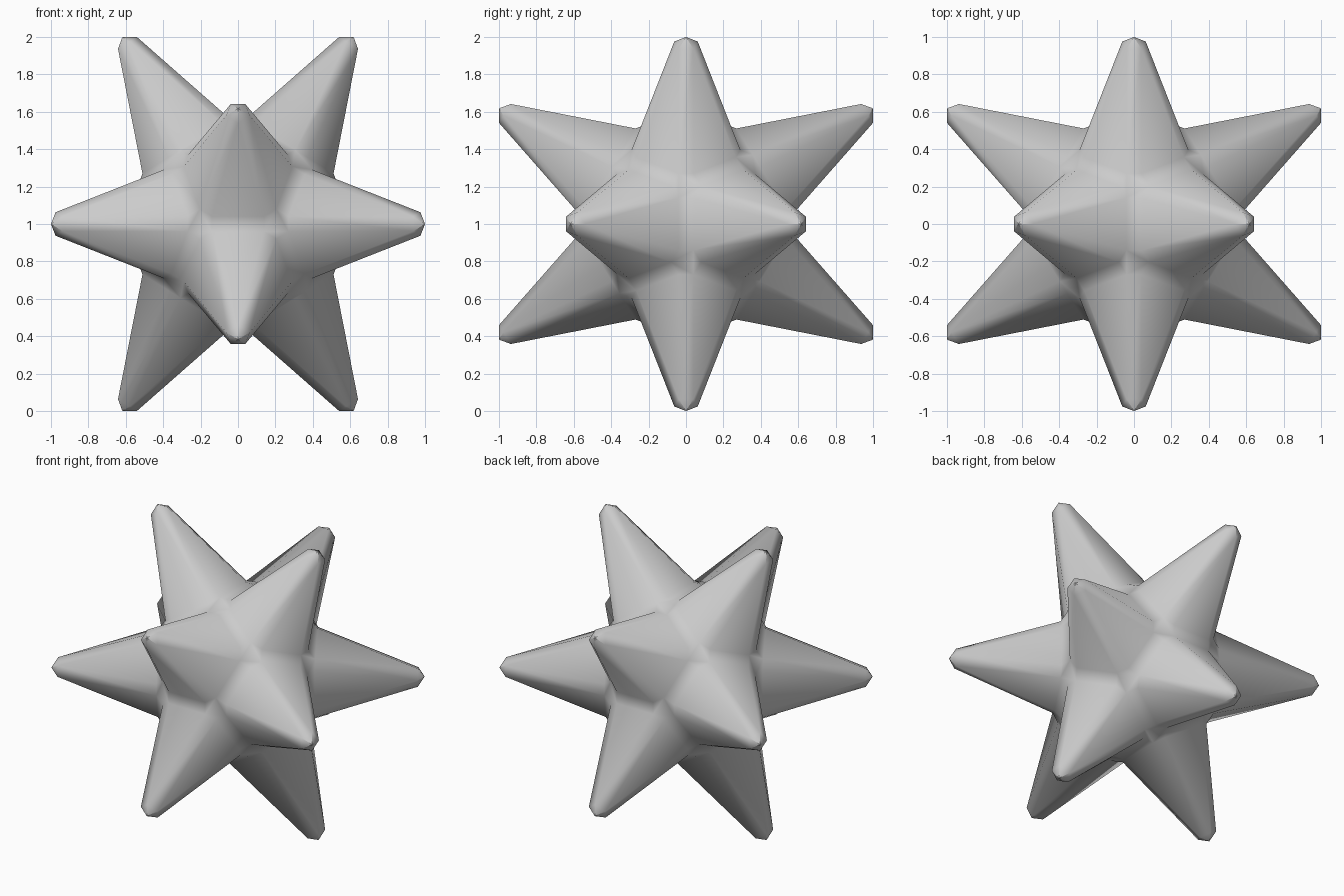
import bpy, bmesh, math
from mathutils import Vector

if "Cube" in bpy.data.objects:
    bpy.data.objects.remove(bpy.data.objects["Cube"])

PHI = (1 + 5 ** 0.5) / 2
BASE_D, BASE_R, BASE_H = 0.498, 0.26, 0.14   # base distance, inradius, half edge
TIP_D, TIP_R, PEAK_D = 1.134, 0.066, 1.1756  # blunt tip ring and peak
CENTRE = Vector((0, 0, 1))

# twelve spike directions: icosahedron corners
axes = []
for a in (1, -1):
    for b in (1 / PHI, -1 / PHI):
        axes += [Vector((b, 0, a)), Vector((a, b, 0)), Vector((0, a, b))]
axes = [v.normalized() for v in axes]


def side_directions(n):
    """Five in-plane directions toward the neighbouring spikes, in order."""
    near = sorted((v for v in axes if v != n), key=lambda v: -v.dot(n))[:5]
    flat = [(v - n * v.dot(n)).normalized() for v in near]
    u = flat[0]
    w = n.cross(u)
    return sorted(flat, key=lambda e: math.atan2(e.dot(w), e.dot(u)) % (2 * math.pi - 1e-4))


bm = bmesh.new()

# chamfered pentagon bases
bases = []
for n in axes:
    ring = []
    for e in side_directions(n):
        t = n.cross(e)
        for s in (-1, 1):
            ring.append(bm.verts.new(CENTRE + n * BASE_D + e * BASE_R + t * s * BASE_H))
    bases.append(ring)

# core: bevelled dodecahedron wrapped around the bases, opened under each spike
bmesh.ops.convex_hull(bm, input=bm.verts[:])
bmesh.ops.dissolve_limit(bm, angle_limit=math.radians(3), verts=bm.verts[:], edges=bm.edges[:])
bmesh.ops.delete(bm, geom=[f for f in bm.faces if len(f.verts) > 6], context='FACES_ONLY')

# spikes: five flat sides, chamfered ridges and a blunt tip
for n, ring in zip(axes, bases):
    tips = [bm.verts.new(CENTRE + n * TIP_D + e * TIP_R) for e in side_directions(n)]
    peak = bm.verts.new(CENTRE + n * PEAK_D)
    for i in range(5):
        j = (i + 1) % 5
        bm.faces.new((ring[2 * i], ring[2 * i + 1], tips[i]))
        bm.faces.new((ring[2 * i + 1], ring[2 * j], tips[j], tips[i]))
        bm.faces.new((tips[i], tips[j], peak))

bmesh.ops.recalc_face_normals(bm, faces=bm.faces[:])
mesh = bpy.data.meshes.new("spiked_ball")
bm.to_mesh(mesh)
bm.free()
obj = bpy.data.objects.new("spiked_ball", mesh)
bpy.context.collection.objects.link(obj)

# soft ridges, crisp spike bases
bpy.context.view_layer.objects.active = obj
obj.select_set(True)
bpy.ops.object.shade_smooth_by_angle(angle=math.radians(38))
